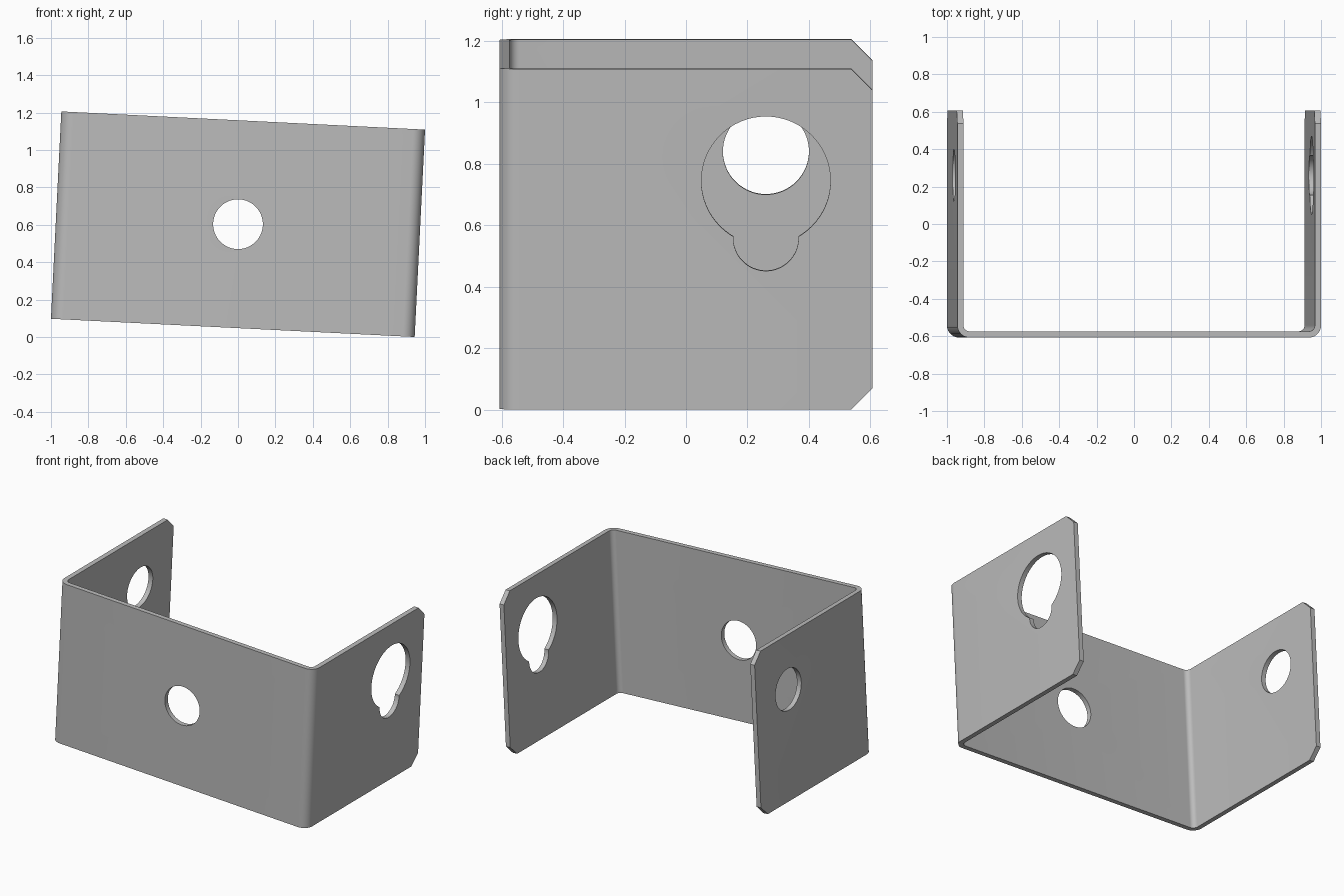
import bpy, bmesh, math

cube = bpy.data.objects.get("Cube")
if cube:
    bpy.data.objects.remove(cube, do_unlink=True)

WIDTH, DEPTH, HEIGHT = 1.947, 1.214, 1.11
THICK, RADIUS, CHAMFER = 0.033, 0.065, 0.07
TILT = math.atan(0.05)

steel = bpy.data.materials.new("grey_steel")
steel.use_nodes = True
GREY = (0.5, 0.5, 0.5, 1)
steel.diffuse_color = GREY
steel.node_tree.nodes["Principled BSDF"].inputs["Base Color"].default_value = GREY


def half_outline(inset, steps=10):
    """Left half of the U outline, from front bend to back end."""
    x, y, r = WIDTH / 2 - inset, -DEPTH / 2 + inset, RADIUS - inset
    angles = [-math.pi / 2 + math.pi / 2 * i / steps for i in range(steps + 1)]
    bend = [(x - r + r * math.cos(a), y + r + r * math.sin(a)) for a in angles]
    return bend + [(x, DEPTH / 2)]


def outline(inset):
    half = half_outline(inset)
    return [(-x, y) for x, y in reversed(half)] + half


# Bent sheet: U profile extruded upwards
bm = bmesh.new()
profile = outline(0) + outline(THICK)[::-1]
base = bm.faces.new([bm.verts.new((x, y, -HEIGHT / 2)) for x, y in profile])
top = bmesh.ops.extrude_face_region(bm, geom=[base])["geom"]
bmesh.ops.translate(bm, vec=(0, 0, HEIGHT),
                    verts=[g for g in top if isinstance(g, bmesh.types.BMVert)])
bmesh.ops.recalc_face_normals(bm, faces=bm.faces)

# Chamfered free corners of the side flanges
corners = [e for e in bm.edges
           if all(v.co.y > DEPTH / 2 - 0.001 for v in e.verts)
           and abs(e.verts[0].co.z - e.verts[1].co.z) < 0.001]
bmesh.ops.bevel(bm, geom=corners, offset=CHAMFER, segments=1, affect='EDGES')
mesh = bpy.data.meshes.new("bracket")
bm.to_mesh(mesh)
bm.free()
mesh.materials.append(steel)
bracket = bpy.data.objects.new("bracket", mesh)
bpy.context.collection.objects.link(bracket)
bpy.context.view_layer.objects.active = bracket


def drill(location, radius, rotation):
    """Cut a round hole through the sheet."""
    bpy.ops.mesh.primitive_cylinder_add(vertices=64, radius=radius, depth=0.3,
                                        location=location, rotation=rotation)
    cutter = bpy.context.object
    cutter.name = "hole_cutter"
    cutter.hide_render = True
    bpy.context.view_layer.objects.active = bracket
    mod = bracket.modifiers.new("hole", 'BOOLEAN')
    mod.operation, mod.solver, mod.object = 'DIFFERENCE', 'EXACT', cutter
    bpy.ops.object.modifier_apply(modifier=mod.name)
    bpy.data.objects.remove(cutter, do_unlink=True)


# Front hole, left keyhole, right hole
SIDE = (0, math.pi / 2, 0)
drill((0, -DEPTH / 2, 0), 0.133, (math.pi / 2, 0, 0))
drill((WIDTH / 2, 0.26, 0.19), 0.21, SIDE)
drill((WIDTH / 2, 0.26, 0.003), 0.106, SIDE)
drill((-WIDTH / 2, 0.26, 0.19), 0.14, SIDE)

# Smooth bends, crisp edges, slight sideways tilt
bpy.ops.object.select_all(action='DESELECT')
bracket.select_set(True)
bpy.ops.object.shade_smooth_by_angle(angle=math.radians(30))
bracket.rotation_euler.y = TILT
bracket.location.z = (WIDTH * math.sin(TILT) + HEIGHT * math.cos(TILT)) / 2
